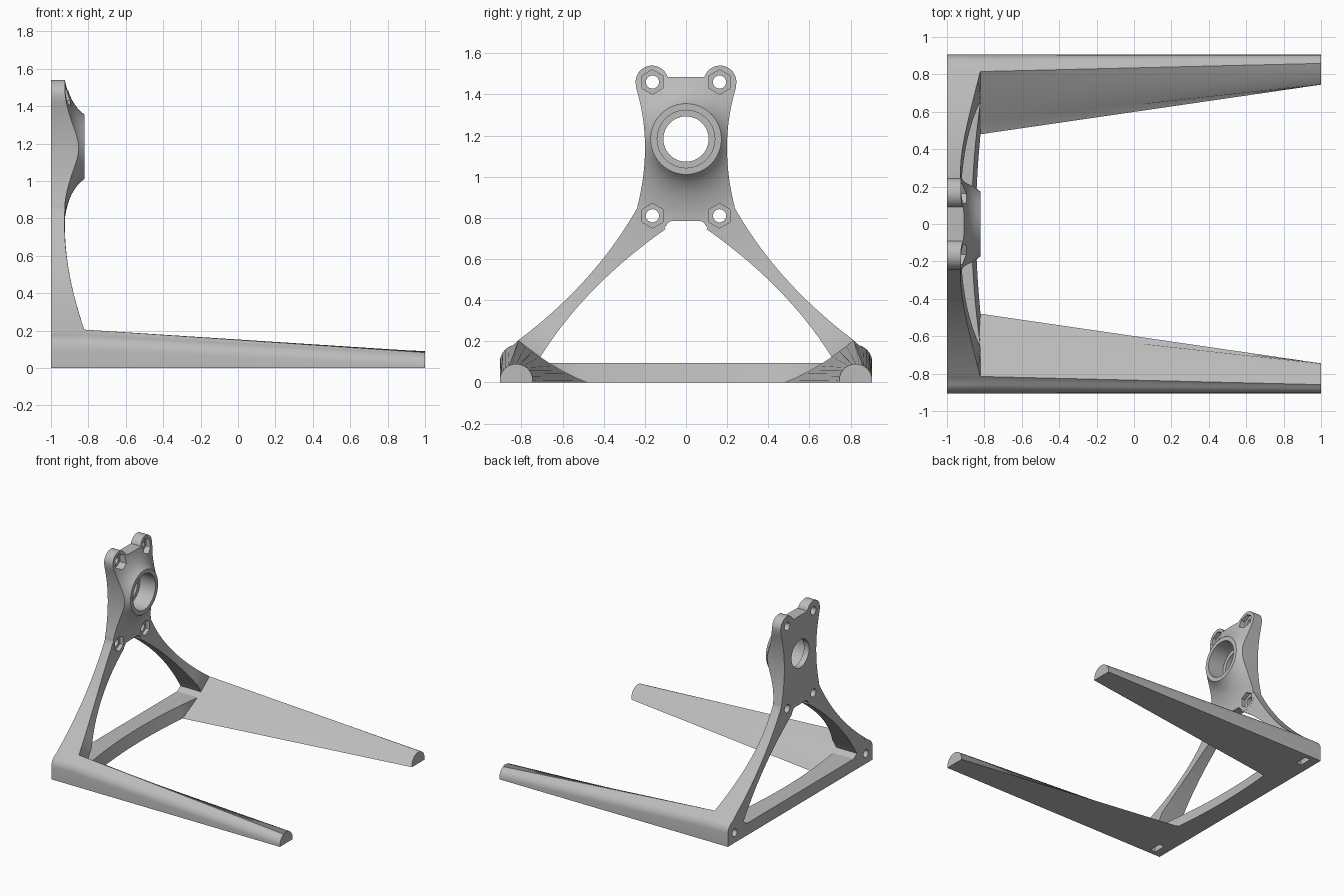
import bpy, bmesh, math
from mathutils import Vector, Matrix

if "Cube" in bpy.data.objects:
    bpy.data.objects.remove(bpy.data.objects["Cube"], do_unlink=True)

grey = bpy.data.materials.new("light_grey")
grey.use_nodes = True
grey.diffuse_color = (0.5, 0.5, 0.5, 1)
grey.node_tree.nodes["Principled BSDF"].inputs["Base Color"].default_value = (0.5, 0.5, 0.5, 1)

BACK, FRONT, FACE = -1.0, -0.82, -0.925
HUB_Z = 1.183


def loft(name, rings):
    """Skin a list of equal-length closed rings and cap both ends."""
    bm = bmesh.new()
    rows = [[bm.verts.new(p) for p in ring] for ring in rings]
    n = len(rows[0])
    for a, b in zip(rows, rows[1:]):
        for i in range(n):
            j = (i + 1) % n
            bm.faces.new((a[i], a[j], b[j], b[i]))
    bm.faces.new(rows[0])
    bm.faces.new(rows[-1])
    bmesh.ops.recalc_face_normals(bm, faces=bm.faces)
    mesh = bpy.data.meshes.new(name)
    bm.to_mesh(mesh)
    bm.free()
    ob = bpy.data.objects.new(name, mesh)
    bpy.context.collection.objects.link(ob)
    mesh.materials.append(grey)
    return ob


def activate(ob):
    bpy.ops.object.select_all(action='DESELECT')
    ob.select_set(True)
    bpy.context.view_layer.objects.active = ob


def combine(ob, other, operation):
    """Apply a boolean and discard the helper."""
    mod = ob.modifiers.new("combine", 'BOOLEAN')
    mod.operation, mod.solver, mod.object = operation, 'EXACT', other
    activate(ob)
    bpy.ops.object.modifier_apply(modifier=mod.name)
    bpy.data.objects.remove(other, do_unlink=True)


def arc(cy, cz, r, a0, a1, n):
    angles = [math.radians(a0 + (a1 - a0) * i / n) for i in range(n + 1)]
    return [(cy + r * math.cos(a), cz + r * math.sin(a)) for a in angles]


def curve(p0, p1, p2, n):
    """Quadratic curve through p0 and p2, pulled towards p1."""
    p0, p1, p2 = Vector(p0), Vector(p1), Vector(p2)
    return [tuple(p0 * (1 - t) ** 2 + p1 * 2 * t * (1 - t) + p2 * t * t)
            for t in (i / n for i in range(n + 1))]


def at_x(x, outline):
    return [(x, y, z) for y, z in outline]


def rod(y, z, r, x0, x1, sides, turn=0):
    outline = arc(y, z, r, turn, turn + 360, sides)[:-1]
    return loft("cutter", [at_x(x0, outline), at_x(x1, outline)])


# Mounting plate: lobed outline, kept under a flared hub
half = [(0.09, 1.485)] + arc(0.165, 1.46, 0.08, 155, -10, 18)
half += curve((0.242, 1.43), (0.16, 1.16), (0.235, 0.86), 16)
half += arc(0.16, 0.81, 0.08, 15, -155, 18) + [(0.07, 0.785)]
outline = half + [(-y, z) for y, z in reversed(half)]
plate = loft("mounting_plate", [at_x(BACK, outline), at_x(-0.7, outline)])

flare = [(0.9, -1.1), (0.9, FACE), (0.4, FACE)]
flare += curve((0.38, FACE), (0.23, -0.905), (0.172, FRONT), 10)
hub = loft("hub", [at_x(x, arc(0, HUB_Z, r, 0, 360, 72)[:-1]) for r, x in flare])
combine(plate, hub, 'INTERSECT')


# Struts: curved arms that thicken towards the base
def strut_front(z):
    k = min(max((0.75 - z) / 0.55, 0), 1)
    return -0.927 + 0.107 * k ** 1.8


outer = curve((0.23, 0.86), (0.4375, 0.4875), (0.815, 0.205), 18) + [(0.81, 0.15)]
inner = curve((0.1, 0.745), (0.495, 0.4675), (0.71, 0.12), 18) + [(0.73, 0.08)]
for side in (1, -1):
    rings = []
    for (yo, zo), (yi, zi) in zip(outer, inner):
        rings.append([(-0.9995, side * yo, zo), (strut_front(zo), side * yo, zo),
                      (strut_front(zi), side * yi, zi), (-0.9995, side * yi, zi)])
    combine(plate, loft("strut", rings), 'UNION')

# Bearing seat, through hole, bolt holes and hexagonal nut pockets
combine(plate, rod(0, HUB_Z, 0.14, -0.955, -0.6, 64), 'DIFFERENCE')
combine(plate, rod(0, HUB_Z, 0.11, -1.1, -0.9, 64), 'DIFFERENCE')
for y in (-0.163, 0.163):
    for z in (0.81, 1.46):
        combine(plate, rod(y, z, 0.032, -1.1, -0.6, 24), 'DIFFERENCE')
        combine(plate, rod(y, z, 0.06, -0.955, -0.6, 6, 30), 'DIFFERENCE')

# Foot legs: ridged section at the root blending to a half-round tip
root = [(0.905, 0)]
for a in range(0, 76, 15):
    t = math.radians(a)
    root.append((0.815 + 0.09 * math.cos(t), 0.1 + 0.085 * math.sin(t)))
root += curve((0.815, 0.205), (0.64, 0.06), (0.48, 0), 10)
tip = [(0.905, 0)] + arc(0.825, 0.01, 0.08, 0, 60, 5)
tip += arc(0.825, 0.01, 0.08, 65, 180, 9) + [(0.745, 0)]
legs = loft("foot_legs", [at_x(BACK, root), at_x(FRONT, root), at_x(1, tip)])

# Trim the web behind the leg, then add the corner bolt hole and nut slot
combine(legs, rod(0.82, 0.08, 0.03, -1.1, -0.8, 24), 'DIFFERENCE')
slot = [(0.77, -0.1), (0.87, -0.1), (0.87, 0.13), (0.77, 0.13)]
combine(legs, loft("slot", [at_x(-0.93, slot), at_x(-0.885, slot)]), 'DIFFERENCE')
mirror = legs.modifiers.new("other_side", 'MIRROR')
mirror.use_axis = (False, True, False)
activate(legs)
bpy.ops.object.modifier_apply(modifier=mirror.name)

# Rear crossbar: bowed, with a leaning front face
rings = []
for i in range(33):
    y = -0.72 + 1.44 * i / 32
    low = min(FRONT, -0.845 + 0.025 * (y / 0.48) ** 2)
    top = min(FRONT, -0.868 + 0.048 * (y / 0.655) ** 2)
    rings.append([(BACK, y, 0), (low, y, 0), (top, y, 0.095), (BACK, y, 0.095)])
crossbar = loft("rear_crossbar", rings)

for ob in (plate, legs, crossbar):
    activate(ob)
    bpy.ops.object.shade_smooth_by_angle(angle=math.radians(28))
